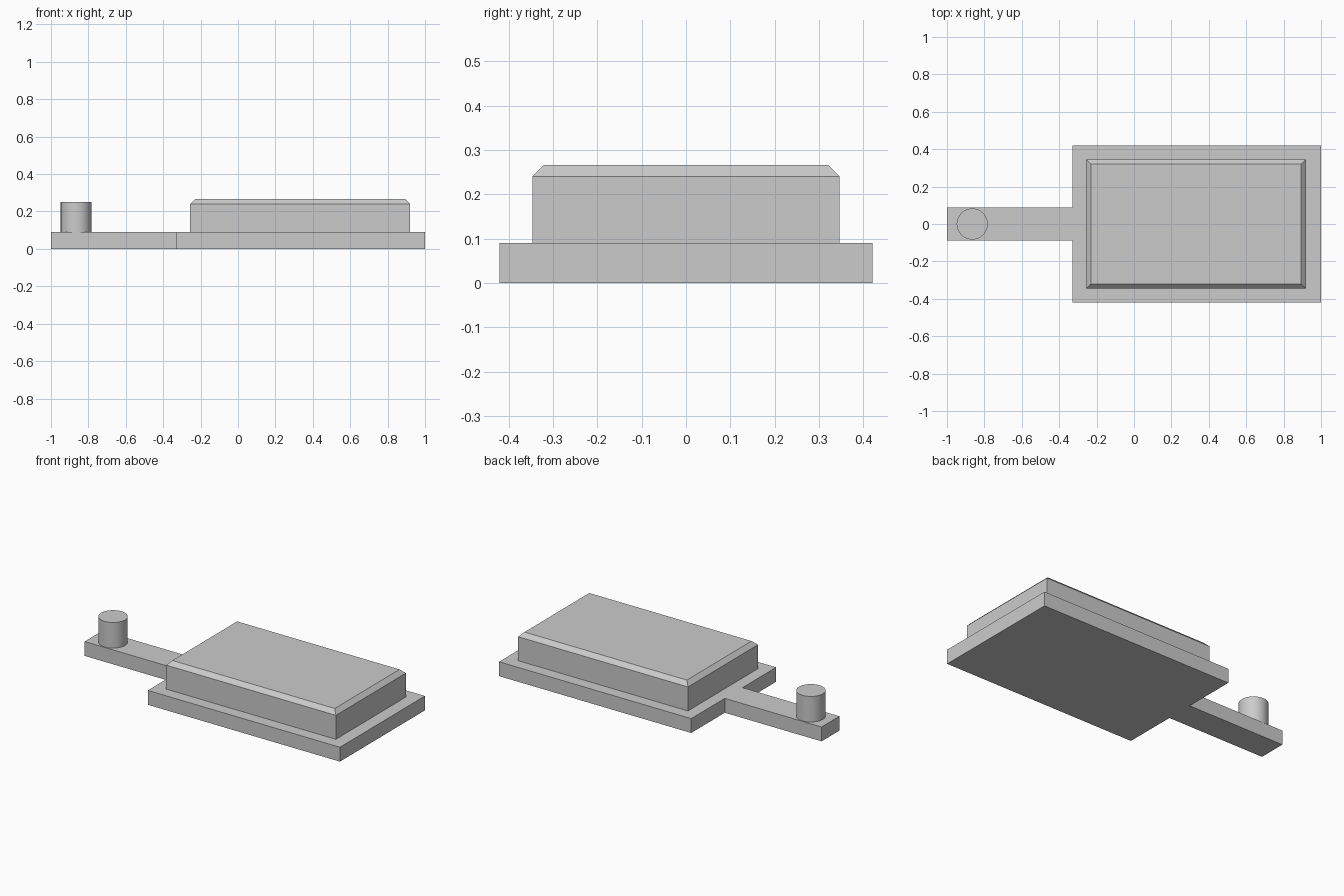
import bpy
import bmesh
import math

cube = bpy.data.objects.get("Cube")
if cube:
    bpy.data.objects.remove(cube, do_unlink=True)

# Single neutral grey
GREY = (0.6, 0.6, 0.6, 1.0)
grey = bpy.data.materials.new("light grey")
grey.use_nodes = True
grey.diffuse_color = GREY
grey.node_tree.nodes["Principled BSDF"].inputs["Base Color"].default_value = GREY

BASE_TOP = 0.09


def add_object(name, bm):
    bmesh.ops.recalc_face_normals(bm, faces=bm.faces)
    mesh = bpy.data.meshes.new(name)
    bm.to_mesh(mesh)
    bm.free()
    mesh.materials.append(grey)
    obj = bpy.data.objects.new(name, mesh)
    bpy.context.collection.objects.link(obj)
    return obj


def extrude_outline(bm, outline, z0, z1):
    face = bm.faces.new([bm.verts.new((x, y, z0)) for x, y in outline])
    result = bmesh.ops.extrude_face_region(bm, geom=[face], use_keep_orig=True)
    top = [v for v in result["geom"] if isinstance(v, bmesh.types.BMVert)]
    bmesh.ops.translate(bm, verts=top, vec=(0, 0, z1 - z0))


# Base plate with its narrow arm, mirrored across y from one half outline
half = [(1, 0.42), (-0.33, 0.42), (-0.33, 0.088), (-1, 0.088)]
outline = half + [(x, -y) for x, y in reversed(half)]
bm = bmesh.new()
extrude_outline(bm, outline, 0, BASE_TOP)
add_object("base_plate", bm)

# Raised block with chamfered top rim
bm = bmesh.new()
x0, x1, y1 = -0.256, 0.92, 0.346
extrude_outline(bm, [(x0, -y1), (x1, -y1), (x1, y1), (x0, y1)], BASE_TOP, 0.266)
rim = [e for e in bm.edges if all(v.co.z > 0.2 for v in e.verts)]
bmesh.ops.bevel(bm, geom=rim, offset=0.026, segments=1, affect="EDGES")
add_object("raised_block", bm)

# Round peg at the end of the arm
bpy.ops.mesh.primitive_cylinder_add(vertices=48, radius=0.083, depth=0.16,
                                    location=(-0.865, 0, BASE_TOP + 0.08))
peg = bpy.context.object
peg.name = "peg"
peg.data.materials.append(grey)
bpy.ops.object.shade_smooth_by_angle(angle=math.radians(30))
